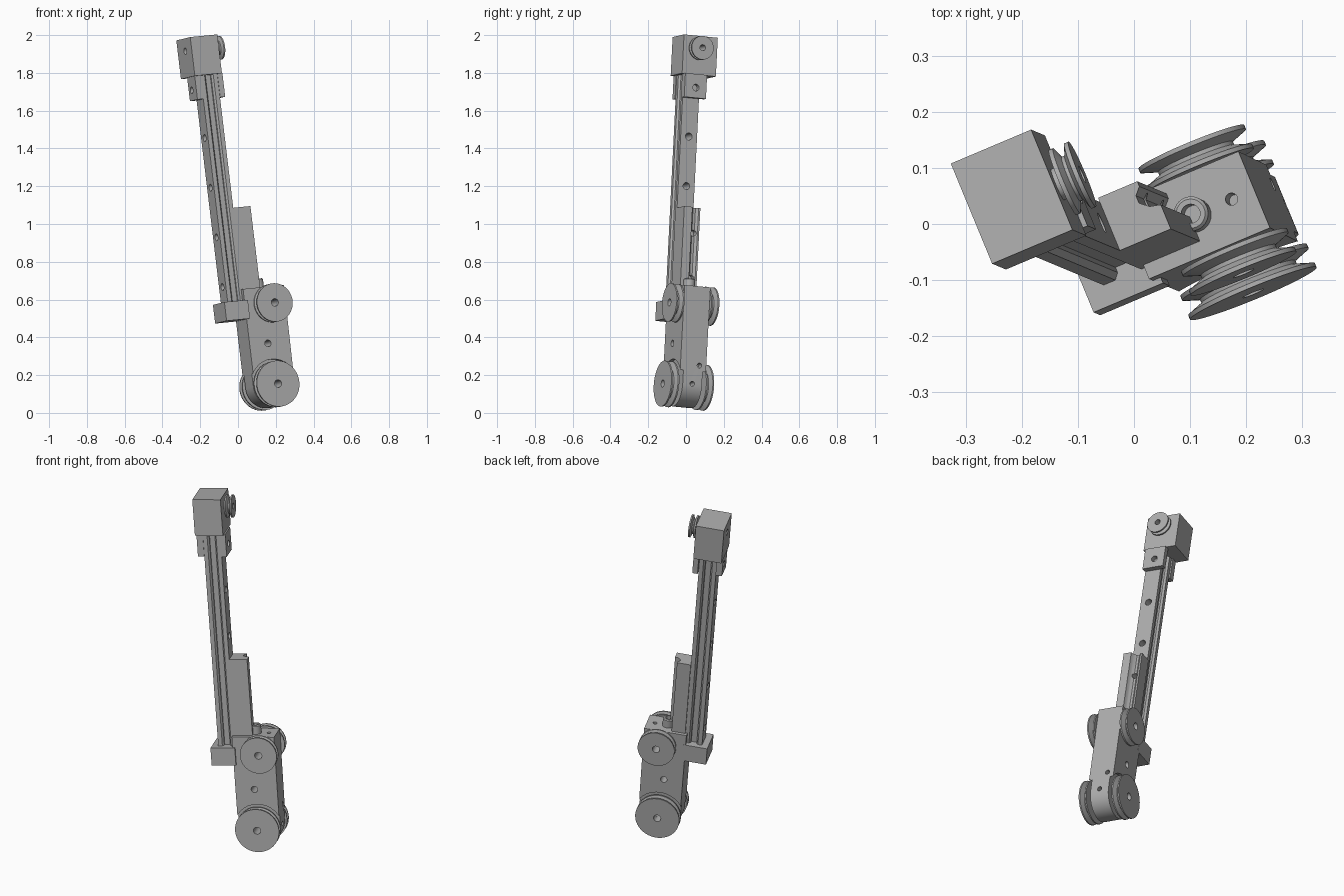
import bpy, bmesh, math
from mathutils import Vector, Matrix

cube = bpy.data.objects.get("Cube")
if cube:
    bpy.data.objects.remove(cube, do_unlink=True)

# Tilted frame: u across, v through the wheel axles, w along the arm
W = Vector((-0.12, 0.05, 1)).normalized()
U = Vector((-0.38, 0.92, -0.09)).cross(W).normalized()
V = W.cross(U)
FRAME = Matrix((U, V, W)).transposed().to_4x4()
FRAME.translation = (0.166, -0.011, 0.144)

grey = bpy.data.materials.new("grey metal")
grey.use_nodes = True
COLOUR = (0.42, 0.42, 0.42, 1)
grey.diffuse_color = COLOUR
grey.node_tree.nodes["Principled BSDF"].inputs["Base Color"].default_value = COLOUR


def finish(name, bm):
    bmesh.ops.recalc_face_normals(bm, faces=bm.faces)
    mesh = bpy.data.meshes.new(name)
    bm.to_mesh(mesh)
    bm.free()
    mesh.materials.append(grey)
    ob = bpy.data.objects.new(name, mesh)
    bpy.context.collection.objects.link(ob)
    ob.matrix_world = FRAME
    return ob


def prism(name, points, low, high, axis):
    """Extrude a flat outline along v or w."""
    bm = bmesh.new()
    put = (lambda a, b, c: (a, c, b)) if axis == "v" else (lambda a, b, c: (a, b, c))
    face = bm.faces.new([bm.verts.new(put(a, b, low)) for a, b in points])
    out = bmesh.ops.extrude_face_region(bm, geom=[face])
    move = Vector(put(0, 0, high - low))
    bmesh.ops.translate(bm, verts=[g for g in out["geom"] if isinstance(g, bmesh.types.BMVert)], vec=move)
    return finish(name, bm)


def box(name, u, v, w):
    return prism(name, [(u[0], v[0]), (u[1], v[0]), (u[1], v[1]), (u[0], v[1])], w[0], w[1], "w")


def turned(name, profile, start, direction, steps=64):
    """Spin (radius, distance) points round an axis."""
    bm = bmesh.new()
    verts = [bm.verts.new((r, 0, d)) for r, d in profile]
    edges = [bm.edges.new((verts[i - 1], verts[i])) for i in range(len(verts))]
    bmesh.ops.spin(bm, geom=verts + edges, cent=(0, 0, 0), axis=(0, 0, 1),
                   angle=math.tau, steps=steps)
    bmesh.ops.remove_doubles(bm, verts=bm.verts, dist=1e-5)
    turn = Vector((0, 0, 1)).rotation_difference(Vector(direction)).to_matrix().to_4x4()
    bmesh.ops.transform(bm, matrix=Matrix.Translation(start) @ turn, verts=bm.verts)
    return finish(name, bm)


def rod(name, radius, start, direction, length):
    bm = bmesh.new()
    bmesh.ops.create_cone(bm, cap_ends=True, segments=32, radius1=radius, radius2=radius, depth=length)
    turn = Vector((0, 0, 1)).rotation_difference(Vector(direction)).to_matrix().to_4x4()
    mid = Vector(start) + Vector(direction) * length / 2
    bmesh.ops.transform(bm, matrix=Matrix.Translation(mid) @ turn, verts=bm.verts)
    return finish(name, bm)


def cut(ob, *cutters):
    bpy.context.view_layer.objects.active = ob
    for c in cutters:
        c.hide_render = True
        mod = ob.modifiers.new("cut", "BOOLEAN")
        mod.operation, mod.solver, mod.object = "DIFFERENCE", "EXACT", c
        bpy.ops.object.modifier_apply(modifier=mod.name)
        bpy.data.objects.remove(c, do_unlink=True)


def wheel(name, radius, start, direction, depth=0.03, thick=0.045, hole=0.02):
    """Grooved wheel with a bore."""
    rim, root = radius, radius - depth
    return turned(name, [(hole, 0), (rim, 0), (rim, 0.008), (root, thick * 0.42),
                         (root, thick * 0.58), (rim, thick - 0.008), (rim, thick),
                         (hole, thick)], start, direction)


# Main body with a rounded lower end and recesses for the lower wheels
arc = [(0.115 * math.cos(a), 0.115 * math.sin(a))
       for a in [math.pi + math.pi * i / 24 for i in range(25)]]
body = prism("body", arc + [(0.12, 0.52), (-0.115, 0.52)], -0.074, 0.074, "v")
for s in (-1, 1):
    cut(body, rod("recess_cutter", 0.135, (0, s * 0.055, 0), (0, s, 0), 0.1))
cut(body,
    rod("lower_bore", 0.02, (0, -0.2, 0), (0, 1, 0), 0.4),
    rod("middle_bore", 0.018, (-0.01, -0.2, 0.22), (0, 1, 0), 0.4),
    rod("upper_bore", 0.02, (0.037, -0.2, 0.43), (0, 1, 0), 0.4),
    rod("top_hole", 0.011, (0.076, 0, 0.46), (0, 0, 1), 0.1),
    rod("end_hole", 0.013, (0.06, 0, 0), (1, 0, 0), 0.1),
    rod("side_hole", 0.013, (0.07, 0.035, 0.1), (1, 0, 0), 0.1))

# Paired wheels and hubs
for s, side in ((-1, "front"), (1, "back")):
    wheel("lower_wheel_" + side, 0.122, (0, s * 0.0775, 0), (0, s, 0))
    wheel("upper_wheel_" + side, 0.102, (0.037, s * 0.0775, 0.43), (0, s, 0))
    for label, u, v, w in (("lower", 0, 0.053, 0), ("upper", 0.037, 0.072, 0.43)):
        turned(label + "_hub_" + side, [(0.02, 0), (0.045, 0), (0.045, 0.08 - v), (0.02, 0.08 - v)],
               (u, s * v, w), (0, s, 0), 32)

# Cable boss on top of the body
turned("cable_boss", [(0.017, 0), (0.031, 0), (0.031, 0.05), (0.026, 0.055), (0.017, 0.055)],
       (0.003, 0, 0.515), (0, 0, 1), 32)

# Guide column with a channel along its side
column = prism("guide_column", [(-0.104, -0.047), (-0.005, -0.047), (-0.005, 0.0), (-0.025, 0.005),
                                (-0.04, 0.018), (-0.04, 0.032), (-0.028, 0.045), (-0.028, 0.055),
                                (-0.104, 0.055)], 0.5, 0.955, "w")
cut(column, *[rod("column_hole", 0.016, (-0.07, 0.025, w), (1, 0, 0), 0.1) for w in (0.58, 0.82)])

# Foot bracket carrying the rail
box("foot_bracket", (-0.235, -0.1), (-0.085, 0.075), (0.36, 0.46))

# Slotted rail, its outline mirrored front to back
half = [(-0.2, 0.047), (-0.177, 0.047), (-0.168, 0.036), (-0.168, 0.026),
        (-0.136, 0.026), (-0.136, 0.036), (-0.127, 0.047), (-0.104, 0.047)]
rail = prism("rail", half + [(u, -v) for u, v in reversed(half)], 0.455, 1.7, "w")
cut(rail, *[rod("rail_hole", 0.019, (-0.25, 0, 0.545 + 0.265 * i), (1, 0, 0), 0.2) for i in range(4)])

# Head block and the cheeks gripping the rail
head = box("head_block", (-0.24, -0.084), (-0.065, 0.129), (1.67, 1.877))
cut(head, rod("axle_bore", 0.018, (-0.3, 0.026, 1.81), (1, 0, 0), 0.3))
left = box("right_cheek", (-0.235, -0.2), (-0.05, 0.055), (1.545, 1.672))
right = box("left_cheek", (-0.104, -0.075), (-0.05, 0.075), (1.545, 1.672))
for cheek in (left, right):
    cut(cheek, rod("cheek_hole", 0.018, (-0.3, 0.015, 1.6), (1, 0, 0), 0.3))

# Head wheel with its spacer
wheel("head_wheel", 0.063, (-0.074, 0.026, 1.81), (1, 0, 0), 0.02, 0.038, 0.016)
turned("head_spacer", [(0.016, 0), (0.03, 0), (0.03, 0.014), (0.016, 0.014)],
       (-0.086, 0.026, 1.81), (1, 0, 0), 32)

# Smooth the round surfaces, keep edges sharp
bpy.ops.object.select_all(action="DESELECT")
for ob in bpy.context.scene.objects:
    if ob.type == "MESH" and grey.name in ob.data.materials:
        ob.select_set(True)
        bpy.context.view_layer.objects.active = ob
bpy.ops.object.shade_smooth_by_angle(angle=math.radians(30))
